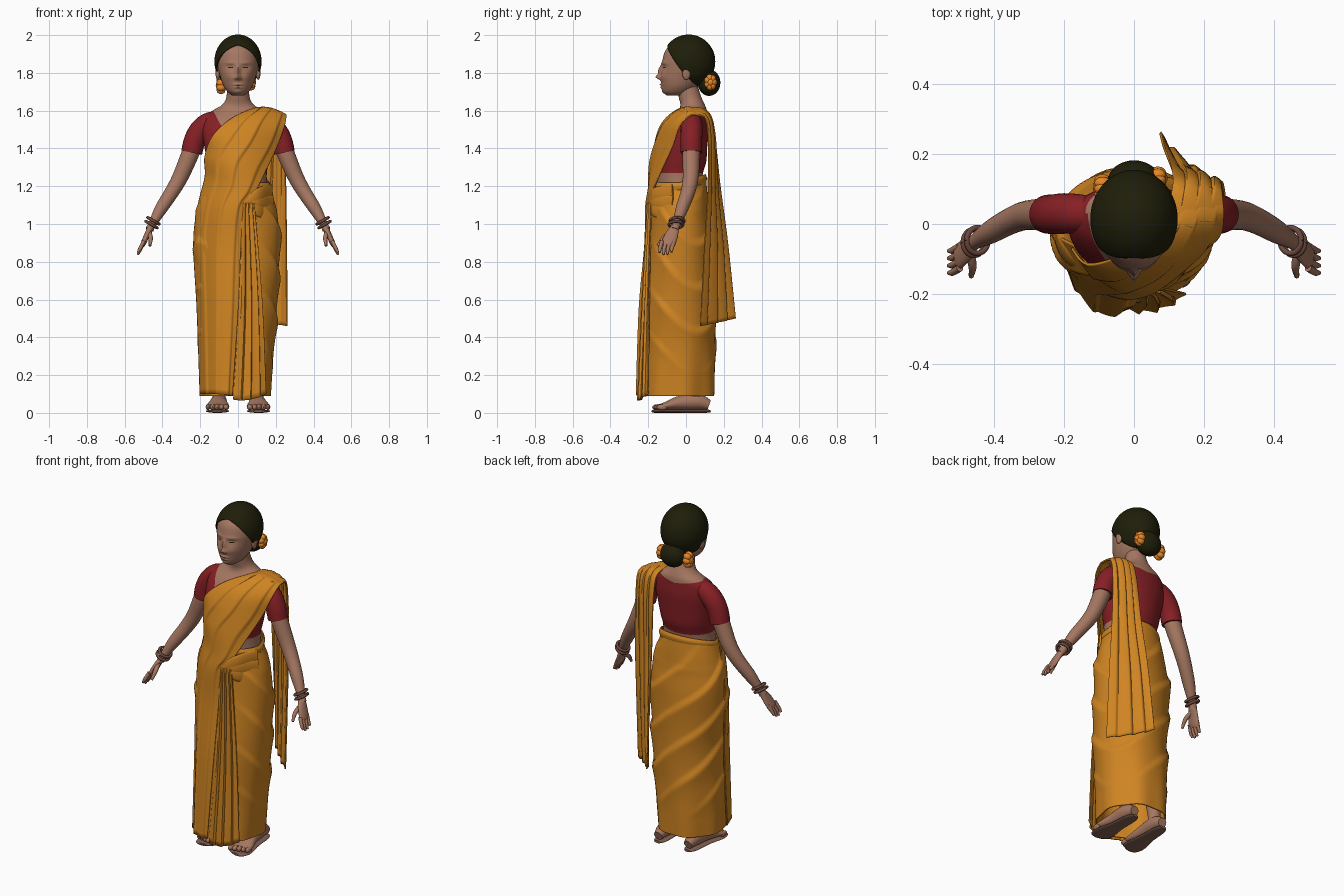
import bpy, bmesh, math
from mathutils import Vector

cube = bpy.data.objects.get("Cube")
if cube:
    bpy.data.objects.remove(cube)


def material(name, *rgb):
    m = bpy.data.materials.new(name)
    m.use_nodes = True
    m.diffuse_color = (*rgb, 1)
    m.node_tree.nodes["Principled BSDF"].inputs["Base Color"].default_value = (*rgb, 1)
    return m


SKIN = material("brown skin", .38, .185, .12)
CLOTH = material("golden cloth", .62, .23, .016)
RED = material("crimson blouse", .24, .014, .018)
HAIR = material("dark hair", .0135, .013, .003)
FLOWER = material("orange flower", .8, .24, .02)
METAL = material("bronze bangle", .15, .065, .045)
SOLE = material("sandal sole", .22, .115, .085)


def smooth(rows, k):
    """Catmull-Rom interpolation through rows of numbers."""
    out, last = [], len(rows) - 1
    for i in range(last):
        p = [rows[min(max(i + d, 0), last)] for d in (-1, 0, 1, 2)]
        for j in range(k):
            t = j / k
            out.append([b + .5 * t * (c - a + t * (2 * a - 5 * b + 4 * c - d + t * (3 * (b - c) + d - a)))
                        for a, b, c, d in zip(*p)])
    return out + [list(rows[last])]


def ridge(t):
    """Soft fold: a slow rise and a quick fall."""
    t %= 1
    return (t / .85) ** 2 if t < .85 else (1 - t) / .15


def finish(name, bm, *mats, thick=0, rule=None):
    bmesh.ops.recalc_face_normals(bm, faces=bm.faces)
    if rule:
        for f in bm.faces:
            f.material_index = rule(f.calc_center_median())
    me = bpy.data.meshes.new(name)
    bm.to_mesh(me)
    bm.free()
    ob = bpy.data.objects.new(name, me)
    bpy.context.collection.objects.link(ob)
    for m in mats:
        me.materials.append(m)
    bpy.ops.object.select_all(action='DESELECT')
    ob.select_set(True)
    bpy.context.view_layer.objects.active = ob
    bpy.ops.object.shade_smooth_by_angle(angle=math.radians(50))
    if thick:
        mod = ob.modifiers.new("Thickness", 'SOLIDIFY')
        mod.thickness, mod.offset = thick, 0


def loft(rows, n=24, k=6, ref=(0, 1, 0), upright=False, caps=True, fold=None):
    """Elliptical rings (x, y, z, radius a, radius b) skinned along a path."""
    bm, rings, rows = bmesh.new(), [], smooth(rows, k)
    for i, (x, y, z, a, b) in enumerate(rows):
        lo, hi = rows[max(i - 1, 0)], rows[min(i + 1, len(rows) - 1)]
        t = (Vector(hi[:3]) - Vector(lo[:3])).normalized()
        u = Vector(ref)
        u = (u - t * u.dot(t)).normalized()
        v = t.cross(u)
        if upright:
            u, v = Vector((1, 0, 0)), Vector((0, 1, 0))
        ring = []
        for j in range(n):
            th = math.tau * j / n
            p = Vector((x, y, z)) + u * a * math.cos(th) + v * b * math.sin(th)
            ring.append(bm.verts.new(p + fold(p, th) if fold else p))
        rings.append(ring)
    for r, s in zip(rings, rings[1:]):
        for j in range(n):
            bm.faces.new((r[j], r[j - 1], s[j - 1], s[j]))
    if caps:
        bm.faces.new(rings[0])
        bm.faces.new(rings[-1])
    return bm


def sheet(name, rows, waves, amp, n=72, k=10):
    """Pleated cloth through stations of three points: inner edge, middle, outer edge."""
    bm, grid = bmesh.new(), []
    for r in smooth([sum(row, ()) for row in rows], k):
        a, b, c = Vector(r[:3]), Vector(r[3:6]), Vector(r[6:])
        line = []
        for j in range(n + 1):
            u = j / n
            p = a * (1 - u) * (1 - 2 * u) + b * 4 * u * (1 - u) + c * u * (2 * u - 1)
            d = a * (4 * u - 3) + b * (4 - 8 * u) + c * (4 * u - 1)
            out = Vector((d.y, -d.x, 0))
            out = out.normalized() if out.length > .001 else Vector((0, -1, 0))
            line.append(bm.verts.new(p + out * amp * ridge(waves * u)))
        grid.append(line)
    for r, s in zip(grid, grid[1:]):
        for j in range(n):
            bm.faces.new((r[j], r[j + 1], s[j + 1], s[j]))
    finish(name, bm, CLOTH, thick=.007)


def ball(loc, scale, seg=24):
    bm = bmesh.new()
    bmesh.ops.create_uvsphere(bm, u_segments=seg, v_segments=seg // 2, radius=1)
    bmesh.ops.scale(bm, vec=scale, verts=bm.verts)
    bmesh.ops.translate(bm, vec=loc, verts=bm.verts)
    return bm


def cut(bm, co, no):
    bmesh.ops.bisect_plane(bm, geom=bm.verts[:] + bm.edges[:] + bm.faces[:], plane_co=co, plane_no=no)


# Head, with the face sculpted by soft bumps (x, z, width, height, depth)
BUMPS = [(0, 1.81, .011, .03, .016), (0, 1.778, .013, .012, .022), (.013, 1.771, .009, .008, .008),
         (.042, 1.828, .02, .013, -.011), (.042, 1.825, .013, .007, .007), (.042, 1.853, .03, .008, .005),
         (0, 1.738, .024, .005, .009), (0, 1.723, .02, .006, .008), (0, 1.699, .018, .014, .004),
         (.048, 1.78, .025, .022, .006)]


def face(p, th):
    if math.sin(th) > 0:
        return Vector()
    d = sum(e * math.exp(-((abs(p.x) - x) / w) ** 2 - ((p.z - z) / h) ** 2) for x, z, w, h, e in BUMPS)
    return Vector((0, d * math.sin(th), 0))


bm = loft([(0, -.05, 1.68, .03, .05), (0, -.045, 1.7, .055, .077), (0, -.033, 1.73, .076, .096),
           (0, -.018, 1.77, .091, .116), (0, -.003, 1.82, .104, .128), (0, .002, 1.87, .109, .126),
           (0, .006, 1.92, .099, .114), (0, .01, 1.96, .066, .075), (0, .01, 1.98, .03, .03)],
          n=96, k=10, upright=True, fold=face)
finish("head", bm, SKIN, HAIR,
       rule=lambda c: int(c.y < 0 and abs(abs(c.x) - .042) < .013 and abs(c.z - 1.827) < .0024))

# Hair cap cut to a peaked hairline, and the bun
bm = ball((0, .014, 1.86), (.122, .138, .14), 64)
for s in (-1, 1):
    cut(bm, (0, -.1, 1.955), (.055 * s, .18, .14))
gone = [f for f in bm.faces for c in [f.calc_center_median()]
        if .055 * abs(c.x) + .18 * (c.y + .1) + .14 * (c.z - 1.955) < 0]
bmesh.ops.delete(bm, geom=gone, context='FACES')
finish("hair", bm, HAIR, thick=.006)
finish("hair_bun", ball((0, .122, 1.748), (.075, .06, .07), 32), HAIR)

# Flowers beside the bun: a heart with a ring of round petals
for side, x, y, z, r in (("right", -.09, .105, 1.735, .028), ("left", .068, .13, 1.75, .024)):
    finish(f"{side}_flower_heart", ball((x, y, z), (.028, r, r)), FLOWER)
    for i in range(7):
        a = math.tau * i / 7
        finish(f"{side}_flower_petal", ball((x, y + .7 * r * math.cos(a), z + r * math.sin(a)),
                                            (.024, .018, .02), 12), FLOWER)

# Torso: blouse with a deep front neckline and a shallow back one
bm = loft([(0, -.03, 1.1, .165, .12), (0, -.035, 1.25, .152, .122), (0, -.028, 1.33, .163, .135),
           (0, -.02, 1.42, .18, .133), (0, 0, 1.5, .19, .117), (0, .018, 1.56, .178, .095),
           (0, .035, 1.6, .135, .075), (0, .035, 1.63, .085, .065), (0, .022, 1.67, .062, .06),
           (0, 0, 1.75, .055, .056)], n=48, upright=True)
cut(bm, (0, 0, 1.27), (0, 0, 1))
cut(bm, (0, .03, 0), (0, 1, 0))
for s in (-1, 1):
    cut(bm, (0, 0, 1.35), (-1.9 * s, 0, 1))
    cut(bm, (0, 0, 1.575), (-.16 * s, 0, 1))
finish("torso_and_blouse", bm, SKIN, RED, rule=lambda c: int(
    1.27 < c.z < (1.35 + 1.9 * abs(c.x) if c.y < .03 else 1.575 + .16 * abs(c.x))))


# Skirt with swags falling from the front round the left hip, its waist raised at the back
def raised(p, th):
    return Vector((0, 0, .045 * max(0, math.sin(th)) * min(1, max(0, (p.z - 1.1) * 10))))


def swag(p, th):
    fade = min(1, max(0, (p.z - .2) * 4)) * min(1, max(0, (1.2 - p.z) * 8))
    fade *= min(1, max(0, math.sin(th) + .95) * 2)
    wide = .014 * fade * ridge(4.3 * (p.z + .22 * math.cos(th - .5) + .02 * math.sin(3 * th)))
    hem = max(0, .5 - p.z) * .012 * math.sin(7 * th)
    return raised(p, th) + Vector((math.cos(th), math.sin(th), 0)) * (wide + hem)


finish("skirt", loft([(-.015, -.04, .09, .183, .19), (-.01, -.035, .3, .192, .187), (0, -.035, .6, .202, .185),
                      (-.005, -.025, .9, .22, .165), (-.005, -.03, 1.05, .207, .15), (-.005, -.035, 1.17, .172, .14),
                      (0, -.035, 1.21, .162, .135)], n=128, k=24, upright=True, caps=False, fold=swag),
       CLOTH, thick=.008)
finish("waist_roll", loft([(0, -.035, 1.18, .168, .138), (0, -.035, 1.2, .172, .143), (0, -.035, 1.218, .163, .135)],
                          n=64, upright=True, caps=False, fold=raised), CLOTH, thick=.006)

# Front flap rising over the chest to the left shoulder
sheet("front_drape", [
    ((-.2, -.1, .1), (-.12, -.235, .1), (-.03, -.245, .09)),
    ((-.216, -.05, .55), (-.12, -.212, .55), (0, -.23, .55)),
    ((-.234, -.03, .9), (-.12, -.185, .88), (.015, -.2, .9)),
    ((-.21, -.04, 1.1), (-.1, -.185, 1.08), (.035, -.195, 1.09)),
    ((-.174, -.06, 1.25), (-.055, -.185, 1.2), (.09, -.175, 1.17)),
    ((-.174, -.075, 1.36), (-.03, -.182, 1.33), (.145, -.13, 1.28)),
    ((-.13, -.115, 1.47), (.04, -.155, 1.44), (.205, -.07, 1.41)),
    ((-.03, -.085, 1.56), (.1, -.1, 1.545), (.245, -.03, 1.52)),
    ((.085, -.01, 1.61), (.16, 0, 1.612), (.255, .03, 1.575)),
    ((.11, .1, 1.6), (.18, .11, 1.595), (.25, .1, 1.565))], 3.3, .008)

# Loose end hanging down the back
sheet("back_drape", [
    ((.085, -.01, 1.61), (.16, 0, 1.612), (.255, .03, 1.575)),
    ((.11, .1, 1.6), (.18, .11, 1.595), (.25, .1, 1.565)),
    ((.11, .145, 1.5), (.18, .15, 1.47), (.25, .12, 1.45)),
    ((.1, .18, 1.2), (.17, .16, 1.15), (.255, .12, 1.2)),
    ((.085, .22, .9), (.16, .175, .85), (.26, .1, .85)),
    ((.075, .262, .5), (.15, .18, .48), (.262, .08, .46))], 3.5, .012)

# Centre pleats and the fan of tucks above them
sheet("front_pleats", [
    ((.02, -.195, 1.11), (.05, -.19, 1.11), (.085, -.18, 1.11)),
    ((.01, -.215, .6), (.065, -.217, .6), (.125, -.19, .6)),
    ((-.025, -.235, .07), (.06, -.24, .07), (.145, -.195, .1))], 3.6, .012)
for i in range(3):
    finish(f"waist_tuck_{i + 1}", loft([(.035, -.194, 1.1, .022, .007), (.11, -.164, 1.155 - .04 * i, .036, .009),
                                        (.185 - .006 * abs(1 - i), -.07, 1.17 - .06 * i, .04, .006)],
                                       n=20, ref=(0, 0, 1)), CLOTH)

# Arms, sleeves, hands, bangles, legs and feet on both sides
for side, s in (("left", 1), ("right", -1)):
    def part(name, rows, mat, **kw):
        finish(f"{side}_{name}", loft([(s * r[0], *r[1:]) for r in rows], **kw), mat)

    def limb(name, rows, mat, **kw):
        part(name, [(*r, r[-1]) for r in rows], mat, **kw)

    limb("sleeve", [(.1, .03, 1.553, .045), (.155, .03, 1.535, .055), (.2, .03, 1.495, .058), (.23, .028, 1.44, .057),
                    (.245, .028, 1.378, .056)], RED)
    limb("arm", [(.22, .03, 1.47, .045), (.25, .027, 1.38, .047), (.305, .025, 1.25, .042), (.35, .01, 1.17, .038),
                 (.408, -.022, 1.08, .033), (.453, -.05, 1.0, .022), (.468, -.06, .97, .022)], SKIN)
    part("palm", [(.46, -.055, .985, .021, .018), (.48, -.075, .945, .034, .015), (.5, -.092, .9, .037, .014),
                  (.506, -.098, .885, .03, .01)], SKIN)
    for i in range(4):
        y, drop = -.126 + .021 * i, .006 * abs(i - 1.4)
        limb(f"finger_{i + 1}", [(.498, y, .902 + drop, .0105), (.518, y - .012, .862 + drop, .01),
                                 (.53, y - .014, .832 + 2 * drop, .006)], SKIN, n=10)
    limb("thumb", [(.47, -.08, .955, .013), (.462, -.12, .925, .012), (.466, -.15, .885, .007)], SKIN, n=10)
    for i in range(2):
        c, u = Vector((s * (.448 + .01 * i), -.047 - .006 * i, 1.017 - .02 * i)), Vector((.87 * s, 0, .5))
        ring = [c + u * .035 * math.cos(a) + Vector((0, .037 * math.sin(a), 0))
                for a in (math.tau * j / 24 for j in range(25))]
        finish(f"{side}_bangle_{i + 1}", loft([(*p, .008, .008) for p in ring], n=10, k=1, ref=(.5, 0, -.87 * s)),
               METAL)
    finish(f"{side}_ear", ball((s * .107, .002, 1.8), (.012, .022, .037)), SKIN)
    limb("leg", [(.1, .05, .04, .034), (.1, .05, .12, .035), (.1, .03, .3, .05), (.1, 0, .55, .06)], SKIN)
    part("foot", [(.098, .122, .042, .026, .026), (.1, .06, .06, .04, .042), (.103, -.03, .053, .046, .038),
                  (.108, -.11, .036, .062, .021), (.11, -.14, .031, .058, .015)], SKIN, ref=(1, 0, 0))
    part("sandal_sole", [(.098, .13, .009, .02, .007), (.1, .09, .009, .038, .009), (.104, -.02, .009, .045, .009),
                         (.108, -.11, .009, .062, .009), (.11, -.16, .009, .054, .009),
                         (.108, -.178, .009, .027, .007)], SOLE, ref=(1, 0, 0))
    for i in range(5):
        finish(f"{side}_toe_{i + 1}", ball((s * (.063 + .024 * i), -.15 + .006 * i, .03),
                                           (.016 - .001 * i, .029, .016), 12), SKIN)
